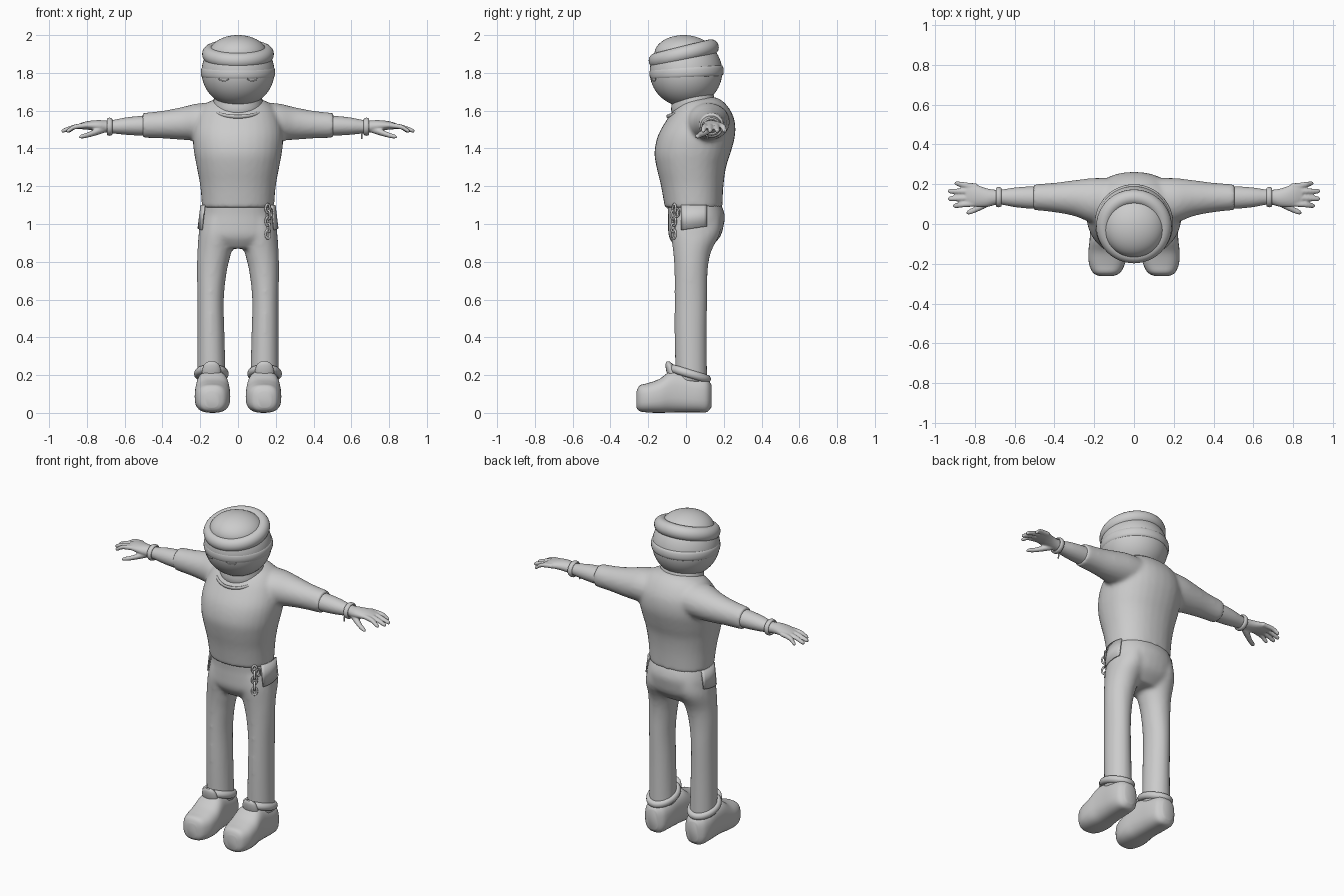
import bpy, bmesh, math
from mathutils import Vector, Matrix

if "Cube" in bpy.data.objects:
    bpy.data.objects.remove(bpy.data.objects["Cube"])

grey = bpy.data.materials.new("plain grey")
grey.use_nodes = True
grey.diffuse_color = (0.6, 0.6, 0.6, 1)
grey.node_tree.nodes["Principled BSDF"].inputs["Base Color"].default_value = (0.6, 0.6, 0.6, 1)


def smooth_path(rows, steps=4):
    """Catmull-Rom interpolation through rows of numbers."""
    out = []
    for i in range(len(rows) - 1):
        a, b, c, d = (rows[max(0, min(len(rows) - 1, i + k))] for k in (-1, 0, 1, 2))
        for s in range(steps):
            t = s / steps
            out.append([q + 0.5 * t * (r - p + t * (2*p - 5*q + 4*r - s2 + t * (3*(q - r) + s2 - p)))
                        for p, q, r, s2 in zip(a, b, c, d)])
    return out + [list(rows[-1])]


def loft(bm, axis, rows, side=1, power=2.0, n=32):
    """Skin ellipses (position, centre1, radius1, centre2, radius2) along an axis."""
    rings = []
    for t, c1, r1, c2, r2 in smooth_path(rows):
        ring = []
        for k in range(n):
            a = math.tau * k / n
            u, v = (math.copysign(abs(w) ** (2 / power), w) for w in (math.cos(a), math.sin(a)))
            p = [c1 + r1 * u, c2 + r2 * v]
            p.insert("xyz".index(axis), t)
            ring.append(bm.verts.new((p[0] * side, p[1], p[2])))
        rings.append(ring)
    for lo, hi in zip(rings, rings[1:]):
        for k in range(n):
            bm.faces.new((lo[k], lo[(k + 1) % n], hi[(k + 1) % n], hi[k]))
    bm.faces.new(rings[0])
    bm.faces.new(rings[-1])


def finish(name, bm, voxel=0, relax=6, angle=50):
    bmesh.ops.recalc_face_normals(bm, faces=bm.faces)
    mesh = bpy.data.meshes.new(name)
    bm.to_mesh(mesh)
    bm.free()
    ob = bpy.data.objects.new(name, mesh)
    bpy.context.collection.objects.link(ob)
    mesh.materials.append(grey)
    bpy.ops.object.select_all(action='DESELECT')
    ob.select_set(True)
    bpy.context.view_layer.objects.active = ob
    if voxel:
        mesh.shade_smooth()
        mod = ob.modifiers.new("blend", 'REMESH')
        mod.mode, mod.voxel_size, mod.use_smooth_shade = 'VOXEL', voxel, True
        mod = ob.modifiers.new("relax", 'SMOOTH')
        mod.iterations = relax
    else:
        bpy.ops.object.shade_smooth_by_angle(angle=math.radians(angle))
    return ob


def ellipsoid(name, centre, radii):
    bm = bmesh.new()
    bmesh.ops.create_uvsphere(bm, u_segments=48, v_segments=32, radius=1)
    bm.transform(Matrix.Translation(centre) @ Matrix.Diagonal((*radii, 1)))
    return finish(name, bm)


def ring(name, centre, radii, tube, rot=(0, 0, 0), tall=1.0, n=48, m=12):
    """Elliptical torus lying in its local xy plane."""
    bm = bmesh.new()
    grid = []
    for i in range(n):
        a = math.tau * i / n
        row = []
        for j in range(m):
            b = math.tau * j / m
            o = tube * math.cos(b)
            row.append(bm.verts.new(((radii[0] + o) * math.cos(a), (radii[1] + o) * math.sin(a),
                                     tube * tall * math.sin(b))))
        grid.append(row)
    for i in range(n):
        for j in range(m):
            i2, j2 = (i + 1) % n, (j + 1) % m
            bm.faces.new((grid[i][j], grid[i2][j], grid[i2][j2], grid[i][j2]))
    ob = finish(name, bm)
    ob.location, ob.rotation_euler = centre, [math.radians(r) for r in rot]
    return ob


def wire(name, points, thick):
    cu = bpy.data.curves.new(name, 'CURVE')
    cu.dimensions, cu.bevel_depth = '3D', thick
    sp = cu.splines.new('POLY')
    sp.points.add(len(points) - 1)
    for p, co in zip(sp.points, points):
        p.co = (*co, 1)
    cu.materials.append(grey)
    bpy.context.collection.objects.link(bpy.data.objects.new(name, cu))


# Shirt: torso and both sleeves blended together
bm = bmesh.new()
loft(bm, 'z', [(1.085, 0, .19, .04, .152), (1.2, 0, .2, .033, .165), (1.3, 0, .218, .028, .184),
               (1.38, 0, .233, .035, .202), (1.47, 0, .24, .056, .204), (1.55, 0, .225, .077, .18),
               (1.61, 0, .195, .085, .145), (1.65, 0, .15, .09, .105), (1.67, 0, .08, .11, .05)], power=2.2)
for side in (1, -1):
    loft(bm, 'x', [(.08, .12, .11, 1.54, .1), (.2, .118, .113, 1.54, .1), (.3, .13, .09, 1.532, .086),
                   (.4, .133, .074, 1.526, .073), (.505, .135, .065, 1.522, .066)], side)
finish("shirt", bm, voxel=.012, relax=5)

# Trousers: hips and both legs blended together
bm = bmesh.new()
loft(bm, 'z', [(.87, 0, .13, .035, .085), (.93, 0, .203, .045, .135), (1.0, 0, .203, .053, .148),
               (1.05, 0, .194, .055, .15), (1.11, 0, .182, .042, .142)], power=2.2)
for side in (1, -1):
    loft(bm, 'z', [(.16, .14, .076, .028, .084), (.4, .143, .072, .025, .085), (.6, .145, .07, .026, .086),
                   (.75, .138, .079, .027, .088), (.85, .125, .09, .032, .1), (.95, .11, .098, .05, .13),
                   (1.03, .1, .09, .055, .13)], side)
finish("trousers", bm, voxel=.012, relax=6)

# Forearms and hands, wrists, shoes and pockets on both sides
for side, label in ((1, "left"), (-1, "right")):
    bm = bmesh.new()
    loft(bm, 'x', [(.44, .133, .058, 1.522, .055), (.52, .133, .056, 1.52, .052), (.6, .134, .049, 1.518, .045),
                   (.68, .135, .037, 1.515, .033), (.74, .132, .047, 1.52, .03),
                   (.8, .143, .057, 1.522, .022), (.845, .147, .054, 1.516, .014)], side)
    for y, tip_x, tip_y in ((.103, .91, .092), (.132, .935, .127), (.162, .935, .165), (.189, .902, .204)):
        mid = (y + tip_y) / 2
        loft(bm, 'x', [(.79, y, .015, 1.523, .014), (.86, mid, .0145, 1.515, .0135),
                       (tip_x - .012, tip_y, .0125, 1.495, .0115), (tip_x, tip_y, .005, 1.492, .005)], side, n=12)
    loft(bm, 'x', [(.7, .125, .02, 1.505, .02), (.75, .1, .022, 1.487, .018), (.8, .072, .016, 1.47, .014),
                   (.83, .06, .013, 1.463, .011), (.842, .056, .005, 1.46, .004)], side, n=12)
    finish(label + "_hand", bm, voxel=.0055, relax=3)
    ring(label + "_wristband", (side * .68, .135, 1.515), (.04, .043), .008, (0, 90, 0), 1.8)

    bm = bmesh.new()
    loft(bm, 'y', [(-.262, .14, .035, .07, .042), (-.245, .138, .068, .077, .068), (-.2, .136, .09, .08, .078),
                   (-.14, .135, .094, .09, .09), (-.08, .135, .088, .112, .11), (-.02, .137, .083, .11, .107),
                   (.06, .14, .079, .098, .095), (.11, .14, .066, .092, .088), (.134, .14, .035, .09, .06)],
         side, power=2.7)
    finish(label + "_shoe", bm)
    ring(label + "_shoe_collar", (side * .141, .02, .207), (.072, .096), .02, (-17, 0, 0), 1.1)
    bm = bmesh.new()
    loft(bm, 'z', [(.17, .14, .05, -.06, .028), (.22, .14, .05, -.078, .026), (.255, .14, .04, -.088, .02),
                   (.272, .14, .018, -.095, .008)], side)
    finish(label + "_shoe_tongue", bm)

    # Pocket: a thin plate bent around the hip
    bm = bmesh.new()
    cols, grid = 8, []
    for i in range(cols + 1):
        y = -.025 + .135 * i / cols
        x = .207 * (1 - abs((y - .05) / .16) ** 2.2) ** (1 / 2.2)
        grid.append([bm.verts.new((side * (x + dx), y, z + .02 * i / cols * (z < 1)))
                     for dx, z in ((-.012, 1.1), (.003, .968))])
    for a, b in zip(grid, grid[1:]):
        bm.faces.new((a[0], b[0], b[1], a[1]))
    for f in bm.faces:
        f.normal_update()
    ob = finish(label + "_pocket", bm)
    ob.modifiers.new("thickness", 'SOLIDIFY').thickness = .008
    ob.modifiers["thickness"].offset = 0

# Neck and neckline
bm = bmesh.new()
loft(bm, 'z', [(1.54, 0, .11, .05, .11), (1.6, 0, .128, .04, .118), (1.65, 0, .13, .04, .115),
               (1.7, 0, .12, .03, .11)])
finish("neck", bm)
ring("neckline", (0, .025, 1.613), (.137, .13), .007, (20, 0, 0), 1.5)

# Head, strap and rolled cap
HEAD, HR = Vector((0, 0, 1.806)), Vector((.193, .192, .186))
ellipsoid("head", HEAD, HR)
ring("head_strap", (0, .003, 1.803), (.188, .188), .009, (3, 0, 0), 3.0)
ellipsoid("cap_crown", (0, -.012, 1.9), (.155, .155, .1))
ring("cap_roll", (0, -.012, 1.9), (.15, .15), .04, (14, 0, 0), 1.05, m=20)


# Face lines drawn just above the head surface
def on_head(x, z):
    u, w = x / HR.x, (z - HEAD.z) / HR.z
    return (x, -HR.y * math.sqrt(max(0, 1 - u * u - w * w)) - .001, z)


for side, label in ((1, "left"), (-1, "right")):
    arc = [math.pi * k / 10 for k in range(11)]
    wire(label + "_eye_line", [on_head(side * .075 + .026 * math.cos(a), 1.772 - .015 * math.sin(a))
                               for a in arc], .0025)

# Belt chain of alternating links
for i in range(5):
    ring("chain_link_%d" % (i + 1), (.158 + .004 * (i % 2), -.062 - .006 * (i % 2), 1.082 - i * .034),
         (.014, .023), .006, (90, 0, 35 + 90 * (i % 2)), n=20, m=8)
ring("chain_loop", (.172, -.05, 1.06), (.016, .022), .005, (90, 0, 60), n=20, m=8)

# Dangling cord at the left wristband
wire("wrist_cord", [(.657, .12, 1.49), (.654, .115, 1.468), (.656, .113, 1.45)], .004)
